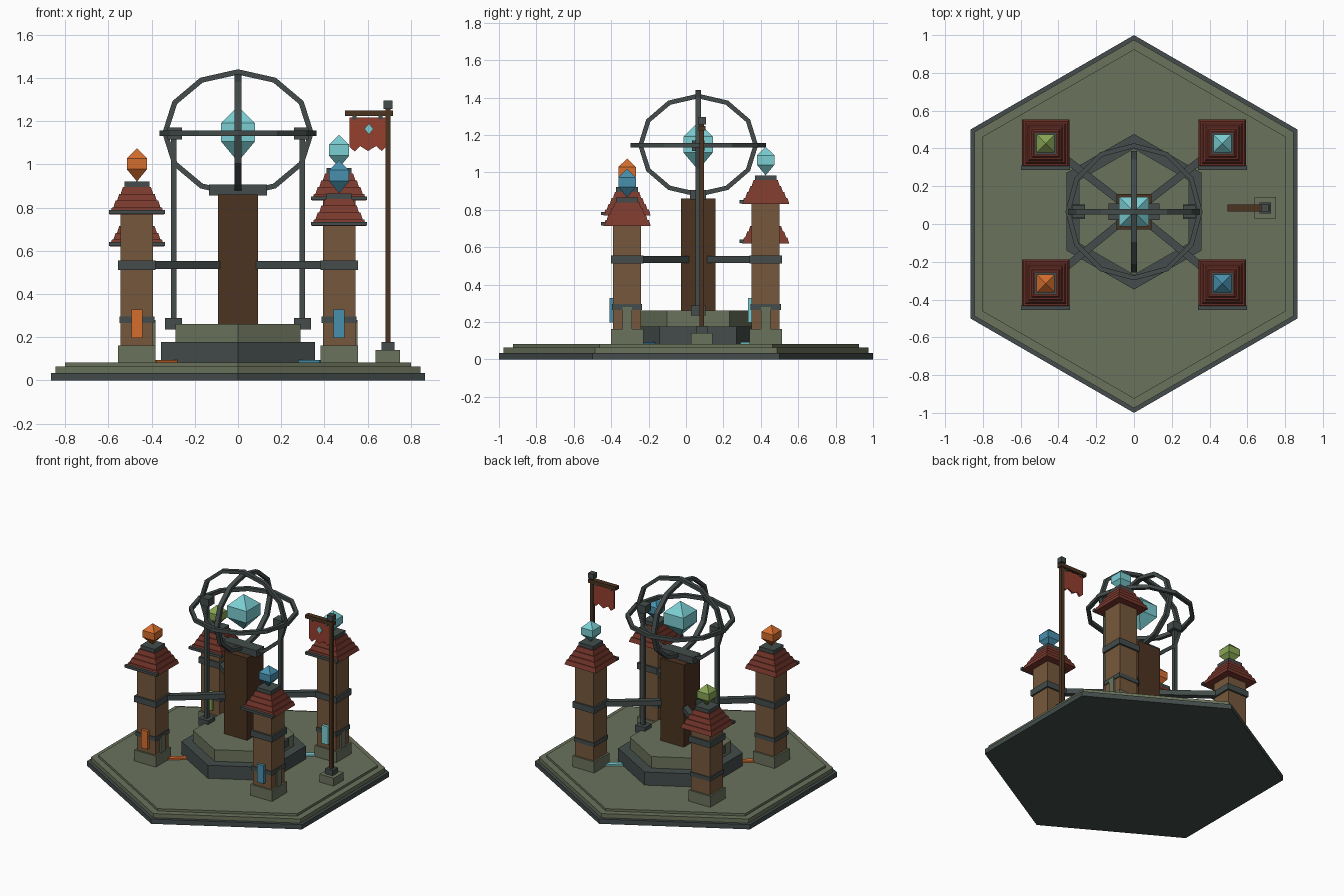
import bpy, bmesh
from math import sin, cos, pi, sqrt, atan2
from mathutils import Vector, Matrix

cube = bpy.data.objects.get("Cube")
if cube:
    bpy.data.objects.remove(cube)


def material(name, rgb):
    m = bpy.data.materials.new(name)
    m.use_nodes = True
    m.diffuse_color = (*rgb, 1)
    bsdf = next(n for n in m.node_tree.nodes if n.type == 'BSDF_PRINCIPLED')
    bsdf.inputs["Base Color"].default_value = (*rgb, 1)
    return m


STONE = material("olive_stone", (.147, .171, .107))
SLATE = material("dark_slate", (.056, .073, .070))
BROWN = material("brown_timber", (.180, .097, .045))
DARK = material("dark_timber", (.072, .033, .015))
ROOF = material("roof_red", (.195, .040, .027))
CLOTH = material("banner_red", (.300, .050, .028))
ORANGE = material("orange_crystal", (.66, .155, .028))
BLUE = material("blue_crystal", (.065, .28, .42))
CYAN = material("cyan_crystal", (.20, .62, .65))
GREEN = material("green_crystal", (.25, .38, .09))


def finish(name, bm, mat):
    bmesh.ops.remove_doubles(bm, verts=bm.verts, dist=1e-5)
    bmesh.ops.recalc_face_normals(bm, faces=bm.faces)
    me = bpy.data.meshes.new(name)
    bm.to_mesh(me)
    bm.free()
    me.materials.append(mat)
    ob = bpy.data.objects.new(name, me)
    bpy.context.collection.objects.link(ob)
    return ob


def loft(name, sides, x, y, levels, mat, phase):
    """Stack of regular polygons given as (radius, height); radius 0 is a tip."""
    bm = bmesh.new()
    rows = []
    for r, z in levels:
        if r == 0:
            rows.append([bm.verts.new((x, y, z))] * sides)
        else:
            angles = [phase + 2 * pi * i / sides for i in range(sides)]
            rows.append([bm.verts.new((x + r * cos(a), y + r * sin(a), z)) for a in angles])
    for low, high in zip(rows, rows[1:]):
        for i in range(sides):
            j = (i + 1) % sides
            bm.faces.new(list(dict.fromkeys((low[i], low[j], high[j], high[i]))))
    for row, (r, z) in ((rows[0], levels[0]), (rows[-1], levels[-1])):
        if r:
            bm.faces.new(row)
    return finish(name, bm, mat)


def hexagon(name, y, r, z0, z1, mat):
    return loft(name, 6, 0, y, [(r, z0), (r, z1)], mat, pi / 2)


def square(name, x, y, levels, mat):
    """Square stack given as (half width, height)."""
    return loft(name, 4, x, y, [(h * sqrt(2), z) for h, z in levels], mat, pi / 4)


def block(name, x, y, half, z0, z1, mat):
    return square(name, x, y, [(half, z0), (half, z1)], mat)


def box(name, centre, size, mat, turn=0):
    bm = bmesh.new()
    m = Matrix.Translation(centre) @ Matrix.Rotation(turn, 4, 'Z') @ Matrix.Diagonal((*size, 1))
    bmesh.ops.create_cube(bm, size=1, matrix=m)
    return finish(name, bm, mat)


def crystal(name, x, y, half, z0, z1, mat):
    h = z1 - z0
    square(name, x, y, [(0, z0), (half, z0 + h * .37), (half, z0 + h * .7), (0, z1)], mat)


def plate(name, points, y, depth, mat):
    """Flat outline in the xz plane, given thickness."""
    bm = bmesh.new()
    face = bm.faces.new([bm.verts.new((x, y, z)) for x, z in points])
    out = bmesh.ops.extrude_face_region(bm, geom=[face])
    moved = [v for v in out["geom"] if isinstance(v, bmesh.types.BMVert)]
    bmesh.ops.translate(bm, verts=moved, vec=(0, depth, 0))
    return finish(name, bm, mat)


def hoop(name, centre, u, v, thick, wide, mat, sides=12):
    """Faceted hoop with half axes u and v and a rectangular section."""
    bm = bmesh.new()
    u, v, centre = Vector(u), Vector(v), Vector(centre)
    n = u.cross(v).normalized() * wide / 2
    rows = []
    for i in range(sides):
        a = 2 * pi * i / sides
        d = u.normalized() * cos(a) + v.normalized() * sin(a)
        p = centre + u * cos(a) + v * sin(a)
        d *= thick / 2
        rows.append([bm.verts.new(p + o) for o in (d + n, d - n, -d - n, n - d)])
    for i in range(sides):
        a, b = rows[i], rows[(i + 1) % sides]
        for k in range(4):
            m = (k + 1) % 4
            bm.faces.new((a[k], a[m], b[m], b[k]))
    return finish(name, bm, mat)


# Hexagonal platform and raised dais
CY = .065
FLOOR = .082
hexagon("platform_bottom", 0, 1, 0, .035, SLATE)
hexagon("platform_middle", 0, .975, .035, .065, STONE)
hexagon("platform_top", 0, .925, .065, FLOOR, STONE)
hexagon("dais_lower", CY, .412, FLOOR, .177, SLATE)
hexagon("dais_upper", CY, .335, .177, .261, STONE)

# Central pillar, cap and floating crystal
block("central_pillar", 0, CY, .093, .261, .86, DARK)
box("pillar_cap", (0, CY, .881), (.268, .086, .05), SLATE)
crystal("central_crystal", 0, CY, .079, 1.012, 1.268, CYAN)

# Three hoops around the crystal
HUB = (0, CY, 1.145)
hoop("hoop_level", HUB, (.35, 0, 0), (0, .35, 0), .026, .026, SLATE)
hoop("hoop_across", HUB, (.338, 0, 0), (0, 0, .283), .025, .028, SLATE)
hoop("hoop_along", HUB, (0, .308, 0), (0, 0, .263), .025, .032, SLATE)

# Posts that carry the hoops
for side, s in (("left", 1), ("right", -1)):
    x = s * .298
    block(side + "_post", x, CY, .013, .26, 1.13, SLATE)
    block(side + "_post_foot", x, CY, .039, .235, .288, SLATE)
    block(side + "_post_bracket", s * .293, CY, .034, 1.115, 1.17, SLATE)


def tower(name, x, y, eave, glow):
    block(name + "_foot", x, y, .087, FLOOR, .162, STONE)
    block(name + "_shaft", x, y, .075, .162, eave + .01, BROWN)
    block(name + "_lower_band", x, y, .081, .265, .295, SLATE)
    block(name + "_upper_band", x, y, .087, .512, .556, SLATE)
    # Stepped roof
    for i in range(4):
        half, z = .126 - i * .017, eave + i * .0315
        square(f"{name}_roof_tier_{i + 1}", x, y, [(half, z), (half - .01, z + .0315)], ROOF)
    box(name + "_eave_trim", (x, y - .128, eave + .011), (.26, .024, .018), SLATE)
    block(name + "_roof_cap", x, y, .058, eave + .126, eave + .152, SLATE)
    crystal(name + "_crystal", x, y, .047, eave + .152, eave + .305, glow)
    # Glowing panel on the front, stone key on the side
    box(name + "_glow_panel", (x, y - .083, .263), (.052, .024, .132), glow)
    box(name + "_side_key", (x + .079, y, .215), (.012, .05, .13), STONE)
    # Tie beam to the pillar and glowing floor strip below it
    to_tower = Vector((x, y - CY, 0))
    reach, turn = to_tower.length, atan2(y - CY, x)
    d = to_tower.normalized()

    def along(near, far, z):
        return d * (near + far) / 2 + Vector((0, CY, z))
    box(name + "_tie_beam", along(.1, reach - .06, .534), (reach - .16, .04, .037), SLATE, turn)
    box(name + "_floor_strip", along(.355, .5, FLOOR + .006), (.145, .035, .012), glow, turn)


tower("front_right_tower", -.468, -.315, .769, ORANGE)
tower("front_left_tower", .468, -.315, .714, BLUE)
tower("back_left_tower", .468, .426, .832, CYAN)
tower("back_right_tower", -.468, .426, .620, GREEN)

# Banner pole
PX, PY = .694, .085
block("pole_foot", PX, PY, .057, FLOOR, .14, STONE)
block("pole_socket", PX, PY, .03, .14, .178, SLATE)
block("pole", PX, PY, .012, .178, 1.26, DARK)
block("pole_cap", PX, PY, .021, 1.257, 1.295, SLATE)
box("crossbar", (.606, PY, 1.236), (.222, .036, .026), DARK)
for i, x in enumerate((.54, .66)):
    box(f"banner_loop_{i + 1}", (x, PY, 1.22), (.018, .024, .024), SLATE)

# Banner with a zigzag hem and a diamond
plate("banner", [(.517, 1.217), (.517, 1.08), (.54, 1.06), (.565, 1.085), (.602, 1.062),
                 (.64, 1.085), (.665, 1.062), (.683, 1.08), (.683, 1.217)], PY - .007, .014, CLOTH)
plate("banner_diamond", [(.606, 1.19), (.585, 1.164), (.606, 1.138), (.627, 1.164)],
      PY - .014, .008, CYAN)
